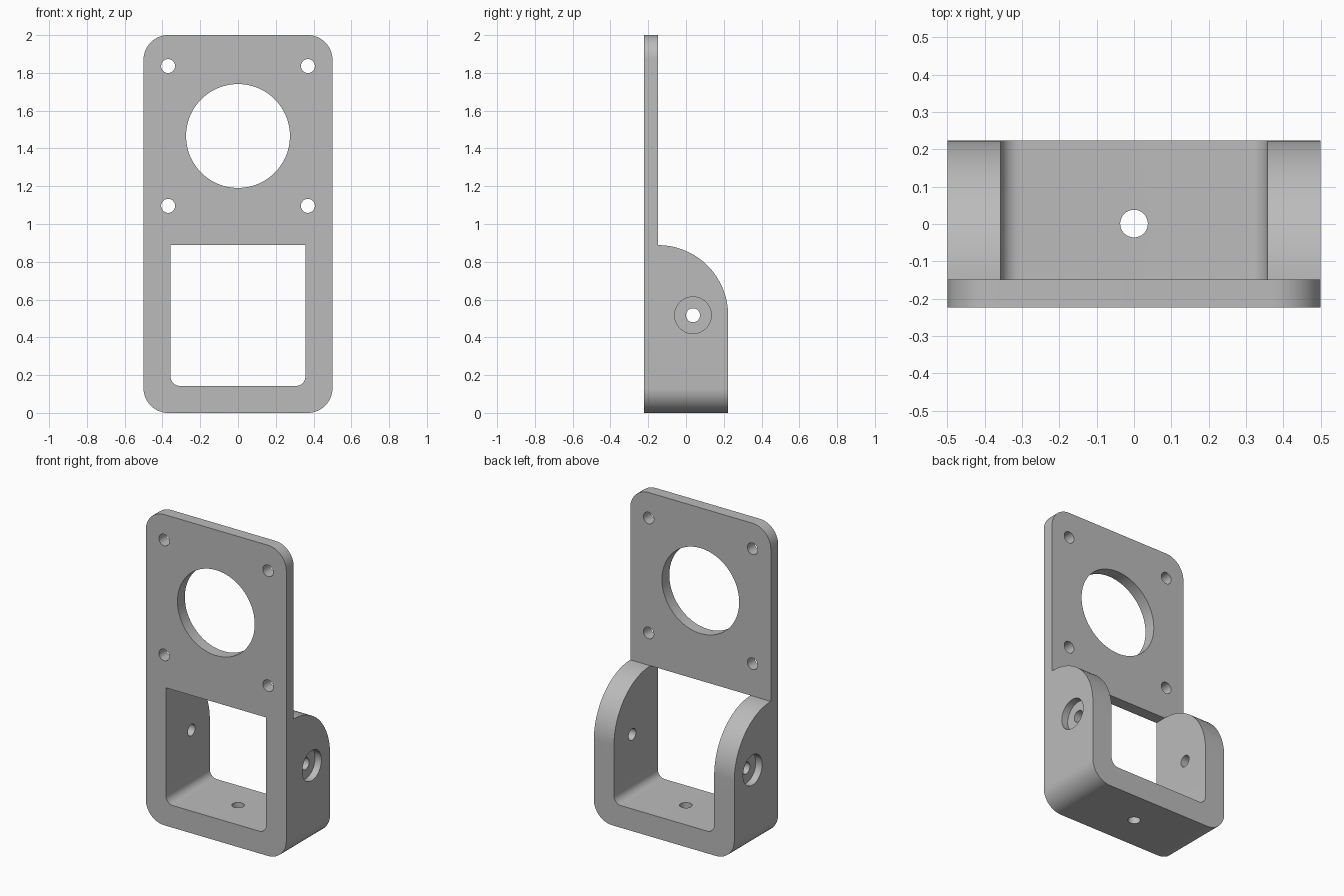
import bpy, bmesh, math
from mathutils import Vector

old = bpy.data.objects.get("Cube")
if old:
    bpy.data.objects.remove(old, do_unlink=True)

HALF_W, HALF_D, HEIGHT = 0.5, 0.223, 2.0
PLATE_BACK = -0.148
PIVOT_Z, SHOULDER_Z = 0.517, 0.888
WIN_X, FLOOR_Z = 0.357, 0.143
HOLE_R = 0.037

AXES = {
    "x": lambda a, b, d: Vector((d, a, b)),
    "y": lambda a, b, d: Vector((a, d, b)),
    "z": lambda a, b, d: Vector((a, b, d)),
}


def arc(cx, cy, r, start, end, n=16):
    """Points along an arc, angles in degrees."""
    angles = [math.radians(start + (end - start) * i / n) for i in range(n + 1)]
    return [(cx + r * math.cos(a), cy + r * math.sin(a)) for a in angles]


def circle(cx, cy, r, n=48):
    return arc(cx, cy, r, 0, 360, n)[:-1]


def prism(name, outline, axis, lo, hi):
    """Extrude a 2D outline along an axis."""
    bm = bmesh.new()
    face = bm.faces.new([bm.verts.new(AXES[axis](a, b, lo)) for a, b in outline])
    grown = bmesh.ops.extrude_face_region(bm, geom=[face])["geom"]
    verts = [v for v in grown if isinstance(v, bmesh.types.BMVert)]
    bmesh.ops.translate(bm, verts=verts, vec=AXES[axis](0, 0, hi - lo))
    bmesh.ops.recalc_face_normals(bm, faces=bm.faces)
    mesh = bpy.data.meshes.new(name)
    bm.to_mesh(mesh)
    bm.free()
    obj = bpy.data.objects.new(name, mesh)
    bpy.context.collection.objects.link(obj)
    return obj


def combine(target, tool, operation):
    """Apply a boolean and discard the tool."""
    tool.hide_render = True
    mod = target.modifiers.new(tool.name, "BOOLEAN")
    mod.operation = operation
    mod.solver = "EXACT"
    mod.object = tool
    bpy.context.view_layer.objects.active = target
    bpy.ops.object.modifier_apply(modifier=mod.name)
    bpy.data.objects.remove(tool, do_unlink=True)


# Rounded block, the full depth of the bracket
R = 0.13
outline = (arc(HALF_W - R, R, R, -90, 0) + arc(HALF_W - R, HEIGHT - R, R, 0, 90)
           + arc(R - HALF_W, HEIGHT - R, R, 90, 180) + arc(R - HALF_W, R, R, 180, 270))
bracket = prism("mounting_bracket", outline, "y", -HALF_D, HALF_D)

# Side profile: thin upper plate, curved shoulders below
shoulder_r = HALF_D - PLATE_BACK
side = ([(-1, -1), (HALF_D + 0.1, -1), (HALF_D + 0.1, PIVOT_Z - 0.1), (HALF_D, PIVOT_Z - 0.1)]
        + arc(PLATE_BACK, SHOULDER_Z - shoulder_r, shoulder_r, 0, 90, 32)
        + [(PLATE_BACK, 3), (-1, 3)])
combine(bracket, prism("side_profile", side, "x", -1, 1), "INTERSECT")

# Window through the lower half, rounded at the floor only
r = 0.05
window = (arc(WIN_X - r, FLOOR_Z + r, r, -90, 0, 10)
          + [(WIN_X, SHOULDER_Z), (-WIN_X, SHOULDER_Z)]
          + arc(r - WIN_X, FLOOR_Z + r, r, 180, 270, 10))
combine(bracket, prism("window", window, "y", -1, 1), "DIFFERENCE")

# Large round opening and four screw holes in the plate
combine(bracket, prism("opening", circle(0, 1.466, 0.275, 96), "y", -1, 1), "DIFFERENCE")
for x in (-0.37, 0.37):
    for z in (1.096, 1.836):
        combine(bracket, prism("screw_hole", circle(x, z, HOLE_R), "y", -1, 1), "DIFFERENCE")

# Pivot hole through both arms, counterbored outside
combine(bracket, prism("pivot_hole", circle(0.037, PIVOT_Z, HOLE_R), "x", -1, 1), "DIFFERENCE")
for s in (-1, 1):
    bore = prism("counterbore", circle(0.037, PIVOT_Z, 0.097), "x", s * 0.455, s * 0.6)
    combine(bracket, bore, "DIFFERENCE")

# Hole in the floor
combine(bracket, prism("floor_hole", circle(0, 0.001, HOLE_R), "z", -1, 0.5), "DIFFERENCE")

# Plain grey finish
grey = bpy.data.materials.new("plain grey")
grey.use_nodes = True
colour = (0.5, 0.5, 0.5, 1)
grey.diffuse_color = colour
grey.node_tree.nodes["Principled BSDF"].inputs["Base Color"].default_value = colour
bracket.data.materials.clear()
bracket.data.materials.append(grey)

bpy.ops.object.select_all(action="DESELECT")
bracket.select_set(True)
bpy.context.view_layer.objects.active = bracket
bpy.ops.object.shade_smooth_by_angle(angle=math.radians(30))
